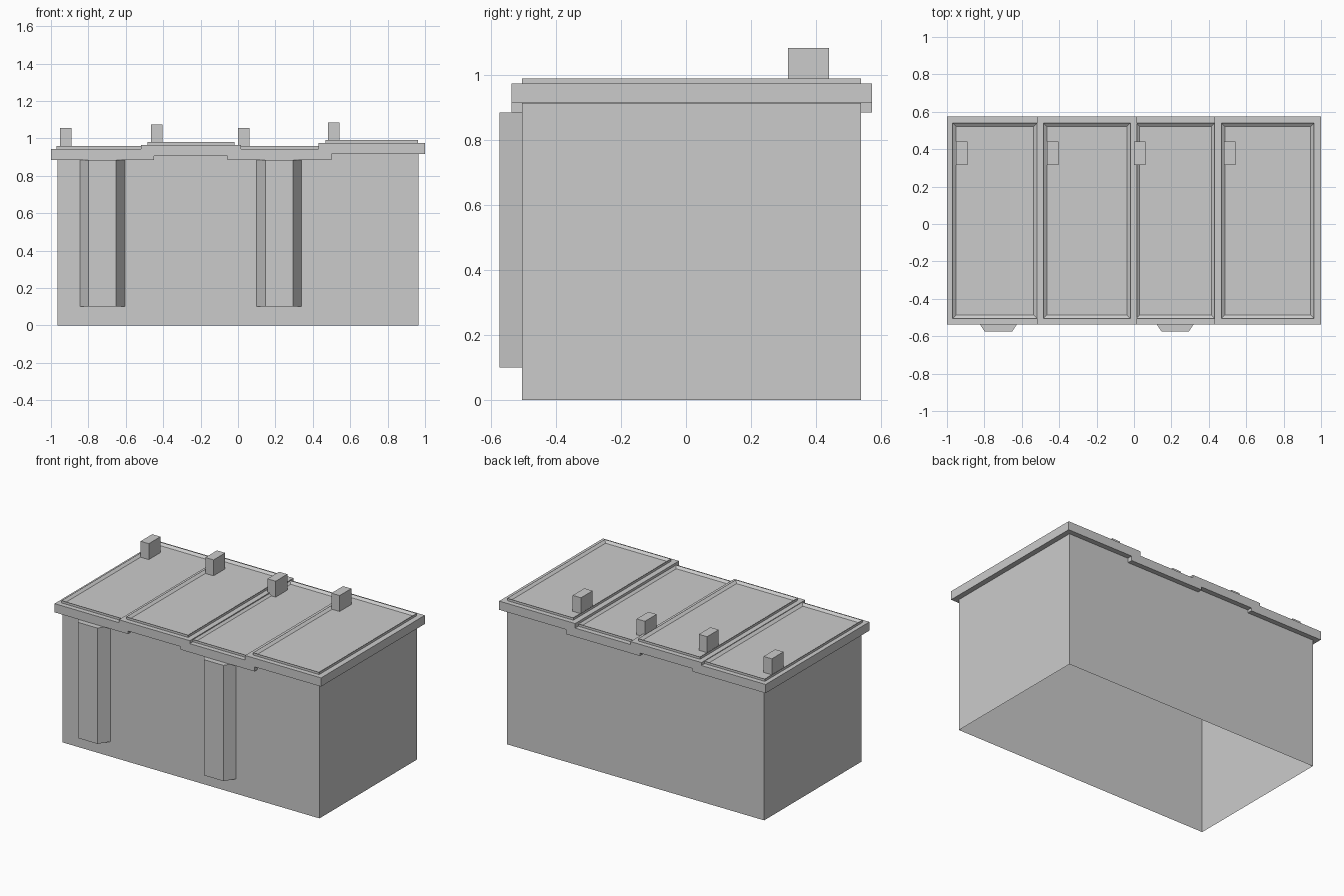
import bpy
import bmesh

default = bpy.data.objects.get("Cube")
if default:
    bpy.data.objects.remove(default, do_unlink=True)

grey = bpy.data.materials.new("plain grey")
grey.use_nodes = True
colour = (0.6, 0.6, 0.6, 1)
grey.diffuse_color = colour
grey.node_tree.nodes["Principled BSDF"].inputs["Base Color"].default_value = colour


def finish(name, bm):
    mesh = bpy.data.meshes.new(name)
    bmesh.ops.recalc_face_normals(bm, faces=bm.faces)
    bm.to_mesh(mesh)
    bm.free()
    mesh.materials.append(grey)
    obj = bpy.data.objects.new(name, mesh)
    bpy.context.collection.objects.link(obj)
    return obj


def prism(outline, z0, z1):
    """Extrude a flat outline upwards; the top face is returned too."""
    bm = bmesh.new()
    base = bm.faces.new([bm.verts.new((x, y, z0)) for x, y in outline])
    base.normal_update()
    grown = bmesh.ops.extrude_face_region(bm, geom=[base], use_keep_orig=True)["geom"]
    for v in grown:
        if isinstance(v, bmesh.types.BMVert):
            v.co.z = z1
    bmesh.ops.recalc_face_normals(bm, faces=bm.faces)
    top = max(bm.faces, key=lambda f: f.calc_center_median().z)
    return bm, top


def rect(x0, x1, y0, y1):
    return [(x0, y0), (x1, y0), (x1, y1), (x0, y1)]


FRONT, BACK = -0.505, 0.54

# Thin-walled container, open underneath and closed by the lids above
bm, top = prism(rect(-0.965, 0.965, FRONT, BACK), 0, 0.915)
bottom = min(bm.faces, key=lambda f: f.calc_center_median().z)
bmesh.ops.delete(bm, geom=[top, bottom], context="FACES")
finish("container_body", bm)

# Tapered ribs on the front wall
for name, x in (("right_rib", -0.725), ("left_rib", 0.22)):
    outline = [(x - 0.12, FRONT), (x - 0.073, -0.575),
               (x + 0.073, -0.575), (x + 0.12, FRONT)]
    finish(name, prism(outline, 0.1, 0.885)[0])

# Overlapping lids: slab range, rim range, handle start, slab underside
lids = [
    (-1.0, -0.45, -0.97, -0.518, -0.952, 0.885),
    (-0.518, 0.015, -0.484, -0.02, -0.466, 0.905),
    (-0.055, 0.5, 0.012, 0.432, 0.0, 0.885),
    (0.43, 1.0, 0.467, 0.963, 0.48, 0.916),
]
for i, (x0, x1, r0, r1, h, z) in enumerate(lids, 1):
    top_z = z + 0.059
    finish(f"lid_slab_{i}", prism(rect(x0, x1, -0.538, 0.574), z, top_z)[0])

    # Raised rim around a sunken panel
    bm, top = prism(rect(r0, r1, FRONT, BACK), top_z - 0.005, top_z + 0.016)
    bmesh.ops.inset_individual(bm, faces=[top], thickness=0.026)
    for v in top.verts:
        v.co.z = top_z + 0.002
    finish(f"lid_rim_{i}", bm)

    # Block handle near the back
    finish(f"lid_handle_{i}", prism(rect(h, h + 0.062, 0.315, 0.44), top_z, z + 0.169)[0])
